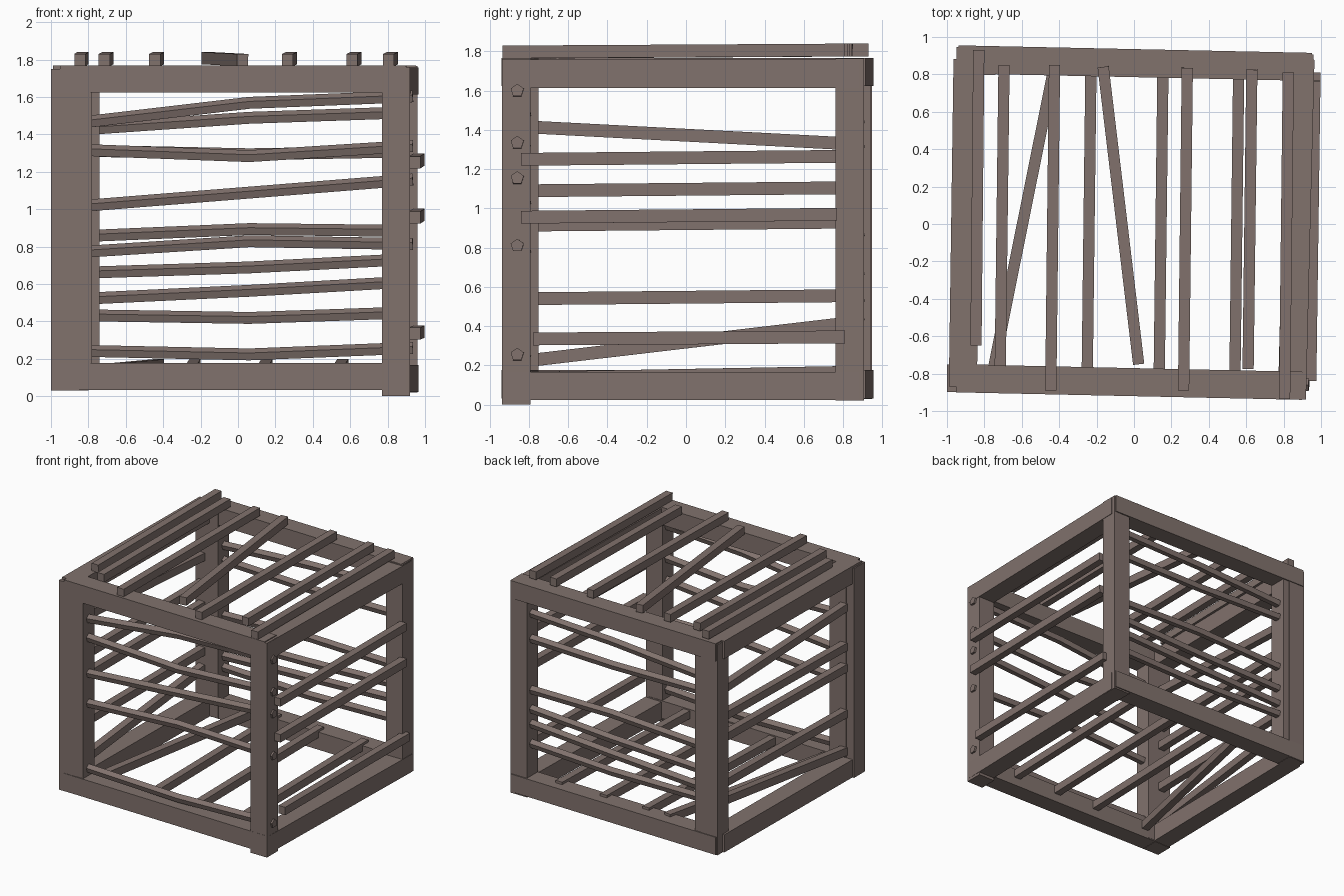
import bpy, bmesh, math
from mathutils import Vector

cube = bpy.data.objects.get("Cube")
if cube:
    bpy.data.objects.remove(cube)

wood = bpy.data.materials.new("weathered_brown")
wood.use_nodes = True
COLOR = (0.22, 0.168, 0.152, 1)
wood.diffuse_color = COLOR
wood.node_tree.nodes["Principled BSDF"].inputs["Base Color"].default_value = COLOR


def sweep(name, points, section):
    """Run a flat-sided section along a path and cap both ends."""
    pts = [Vector(p) for p in points]
    d = (pts[-1] - pts[0]).normalized()
    up = Vector((0, 1, 0)) if abs(d.z) > 0.8 else Vector((0, 0, 1))
    side = d.cross(up).normalized()
    up = side.cross(d)
    bm = bmesh.new()
    rings = [[bm.verts.new(p + side * a + up * b) for a, b in section] for p in pts]
    n = len(section)
    for r, s in zip(rings, rings[1:]):
        for i in range(n):
            j = (i + 1) % n
            bm.faces.new((r[i], r[j], s[j], s[i]))
    bm.faces.new(rings[0])
    bm.faces.new(rings[-1])
    bmesh.ops.recalc_face_normals(bm, faces=bm.faces)
    mesh = bpy.data.meshes.new(name)
    bm.to_mesh(mesh)
    bm.free()
    mesh.materials.append(wood)
    ob = bpy.data.objects.new(name, mesh)
    bpy.context.collection.objects.link(ob)
    return ob


def rect(w, h):
    return [(-w / 2, -h / 2), (w / 2, -h / 2), (w / 2, h / 2), (-w / 2, h / 2)]


BEAM, SLAT = rect(0.15, 0.145), rect(0.06, 0.065)
ROUND = [(0.035 * math.sin(k * math.tau / 5), 0.035 * math.cos(k * math.tau / 5)) for k in range(5)]

# Corner posts, doubled on the right-hand side of the model
posts = {
    "front_right_post": (-0.925, -0.825, 0.03, 1.75),
    "front_right_inner_post": (-0.855, -0.823, 0.04, 1.765),
    "back_right_post": (-0.875, 0.875, 0.03, 1.76),
    "back_right_inner_post": (-0.815, 0.87, 0.04, 1.765),
    "front_left_post": (0.845, -0.865, 0.0, 1.76),
    "back_left_post": (0.885, 0.835, 0.02, 1.765),
}
for name, (x, y, low, high) in posts.items():
    sweep(name, [(x, y, low), (x, y, high)], BEAM)

# Horizontal frame beams at the bottom and top
for level, z in (("bottom", 0.105), ("top", 1.695)):
    sweep(level + "_front_beam", [(-0.95, -0.825, z), (0.9, -0.865, z)], BEAM)
    sweep(level + "_back_beam", [(-0.94, 0.88, z), (0.95, 0.84, z)], BEAM)
    sweep(level + "_left_beam", [(0.845, -0.92, z - 0.01), (0.89, 0.88, z - 0.01)], BEAM)
    sweep(level + "_right_beam", [(-0.915, -0.87, z), (-0.89, 0.88, z)], BEAM)

# Slightly bent five-sided bars: height at the right end, middle and left end
front_bars = [(1.455, 1.565, 1.60), (1.315, 1.28, 1.335), (1.01, 1.085, 1.155),
              (0.765, 0.825, 0.81), (0.24, 0.22, 0.255)]
back_bars = [(1.42, 1.485, 1.515), (1.31, 1.29, 1.305), (0.85, 0.89, 0.88),
             (0.655, 0.685, 0.73), (0.515, 0.56, 0.61), (0.43, 0.415, 0.445)]
for label, bars, y in (("front", front_bars, -0.84), ("back", back_bars, 0.86)):
    for i, (a, b, c) in enumerate(bars):
        sweep(f"{label}_bar_{i + 1}",
              [(-0.88, y + 0.02, a), (0.06, y, b), (0.935, y - 0.02, c)], ROUND)

# Straight bars nailed to the outside of the left side
for i, (y0, y1, z0, z1) in enumerate([(-0.84, 0.765, 1.25, 1.265),
                                      (-0.84, 0.77, 0.955, 0.97),
                                      (-0.78, 0.81, 0.335, 0.345)]):
    sweep(f"left_bar_{i + 1}", [(0.945, y0, z0), (0.967, y1, z1)], SLAT)

# Straight bars set into the right side
for i, (z0, z1) in enumerate([(1.415, 1.33), (1.09, 1.105), (0.915, 0.93),
                              (0.54, 0.555), (0.225, 0.415)]):
    sweep(f"right_bar_{i + 1}", [(-0.91, -0.8, z0), (-0.89, 0.82, z1)], SLAT)

# Roof slats lying on the top beams: x and y of the front end, then the back end
roof = [(-0.845, -0.65, -0.83, 0.93), (-0.715, -0.76, -0.695, 0.85),
        (-0.445, -0.89, -0.425, 0.85), (0.025, -0.75, -0.165, 0.84),
        (0.265, -0.89, 0.285, 0.835), (0.61, -0.775, 0.63, 0.825),
        (0.805, -0.935, 0.825, 0.81)]
for i, (x0, y0, x1, y1) in enumerate(roof):
    sweep(f"roof_slat_{i + 1}", [(x0, y0, 1.797), (x1, y1, 1.807)], SLAT)

# Floor slats, one laid askew
for i, (x0, x1) in enumerate([(-0.755, -0.425), (-0.25, -0.23), (0.135, 0.155), (0.54, 0.56)]):
    sweep(f"floor_slat_{i + 1}", [(x0, -0.79, 0.135), (x1, 0.85, 0.165)], SLAT)
